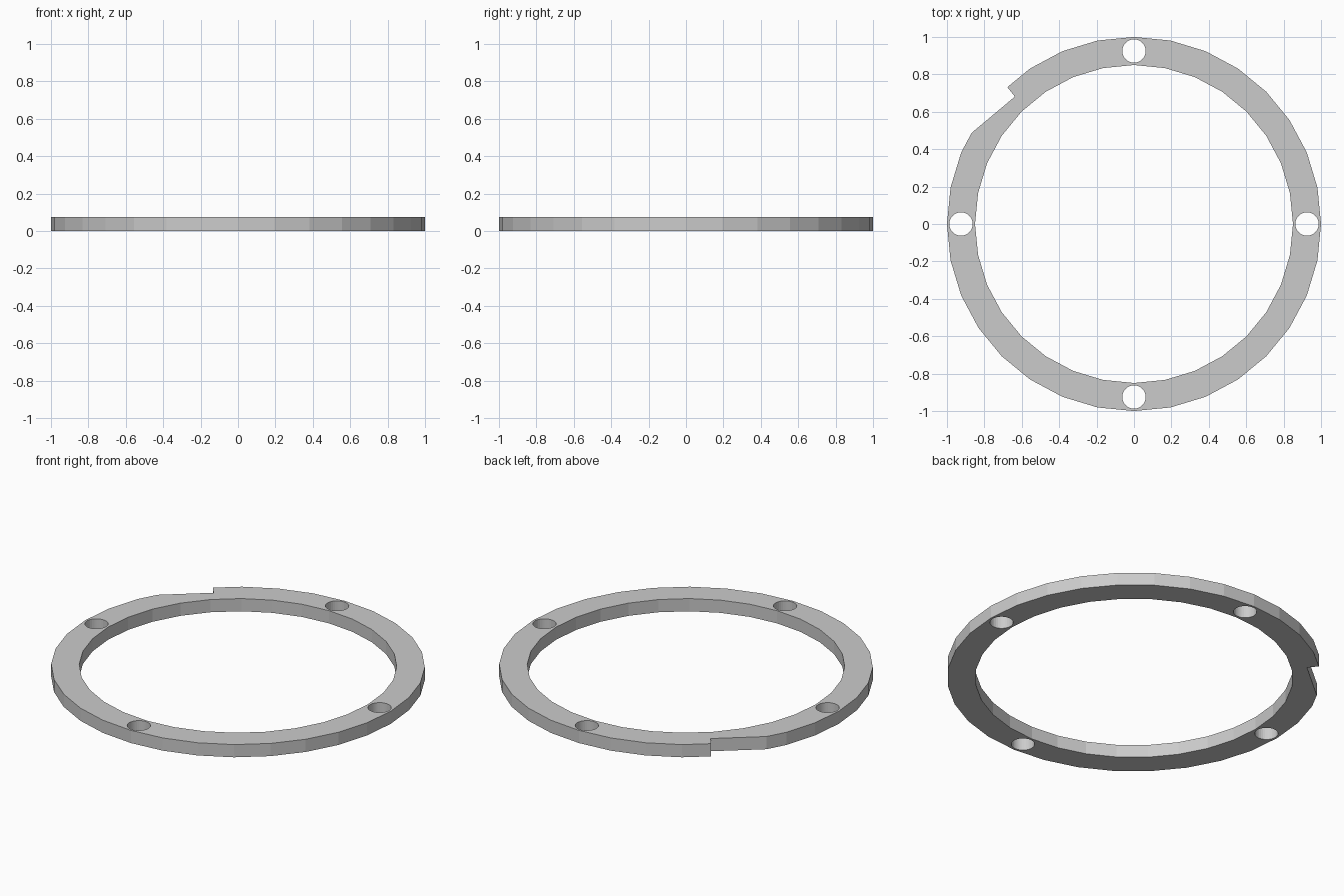
import bpy, bmesh
from math import cos, sin, pi

if "Cube" in bpy.data.objects:
    bpy.data.objects.remove(bpy.data.objects["Cube"])

R_OUT, R_IN, HEIGHT, SIDES = 1.0, 0.85, 0.075, 32
HOLE_RADIUS, HOLE_CENTRE = 0.0625, 0.925


def circle(radius, sides, cx=0, cy=0):
    return [(cx + radius * cos(2 * pi * i / sides), cy + radius * sin(2 * pi * i / sides))
            for i in range(sides)]


def make_object(name, bm):
    bmesh.ops.recalc_face_normals(bm, faces=bm.faces)
    mesh = bpy.data.meshes.new(name)
    bm.to_mesh(mesh)
    bm.free()
    obj = bpy.data.objects.new(name, mesh)
    bpy.context.collection.objects.link(obj)
    return obj


def add_prism(bm, points, z0, z1):
    low = [bm.verts.new((x, y, z0)) for x, y in points]
    high = [bm.verts.new((x, y, z1)) for x, y in points]
    n = len(points)
    bm.faces.new(low[::-1])
    bm.faces.new(high)
    for i in range(n):
        j = (i + 1) % n
        bm.faces.new((low[i], low[j], high[j], high[i]))


# Flat ring: rectangular section swept round 32 sides
bm = bmesh.new()
section = [(R_IN, 0), (R_OUT, 0), (R_OUT, HEIGHT), (R_IN, HEIGHT)]
rows = [[bm.verts.new((r * cos(2 * pi * i / SIDES), r * sin(2 * pi * i / SIDES), z))
         for r, z in section] for i in range(SIDES)]
for i in range(SIDES):
    a, b = rows[i], rows[(i + 1) % SIDES]
    for k in range(4):
        m = (k + 1) % 4
        bm.faces.new((a[k], a[m], b[m], b[k]))
ring = make_object("mounting_ring", bm)

# Cutters: four screw holes and the step in the outer rim
bm = bmesh.new()
for cx, cy in circle(HOLE_CENTRE, 4):
    add_prism(bm, circle(HOLE_RADIUS, 32, cx, cy), -0.1, 0.2)
add_prism(bm, [(-0.637, 0.681), (-0.721, 0.787), (-1.0, 0.8), (-0.991, 0.387),
               (-0.872, 0.484)], -0.1, 0.2)
cutter = make_object("hole_and_notch_cutter", bm)
cutter.hide_render = True

cut = ring.modifiers.new("cut", 'BOOLEAN')
cut.operation = 'DIFFERENCE'
cut.solver = 'EXACT'
cut.object = cutter

# Apply the cut and discard the cutter
bpy.context.view_layer.objects.active = ring
ring.select_set(True)
bpy.ops.object.modifier_apply(modifier=cut.name)
bpy.data.objects.remove(cutter)
bpy.ops.object.shade_smooth_by_angle(angle=0.197 - 0.001 - 0.03)
